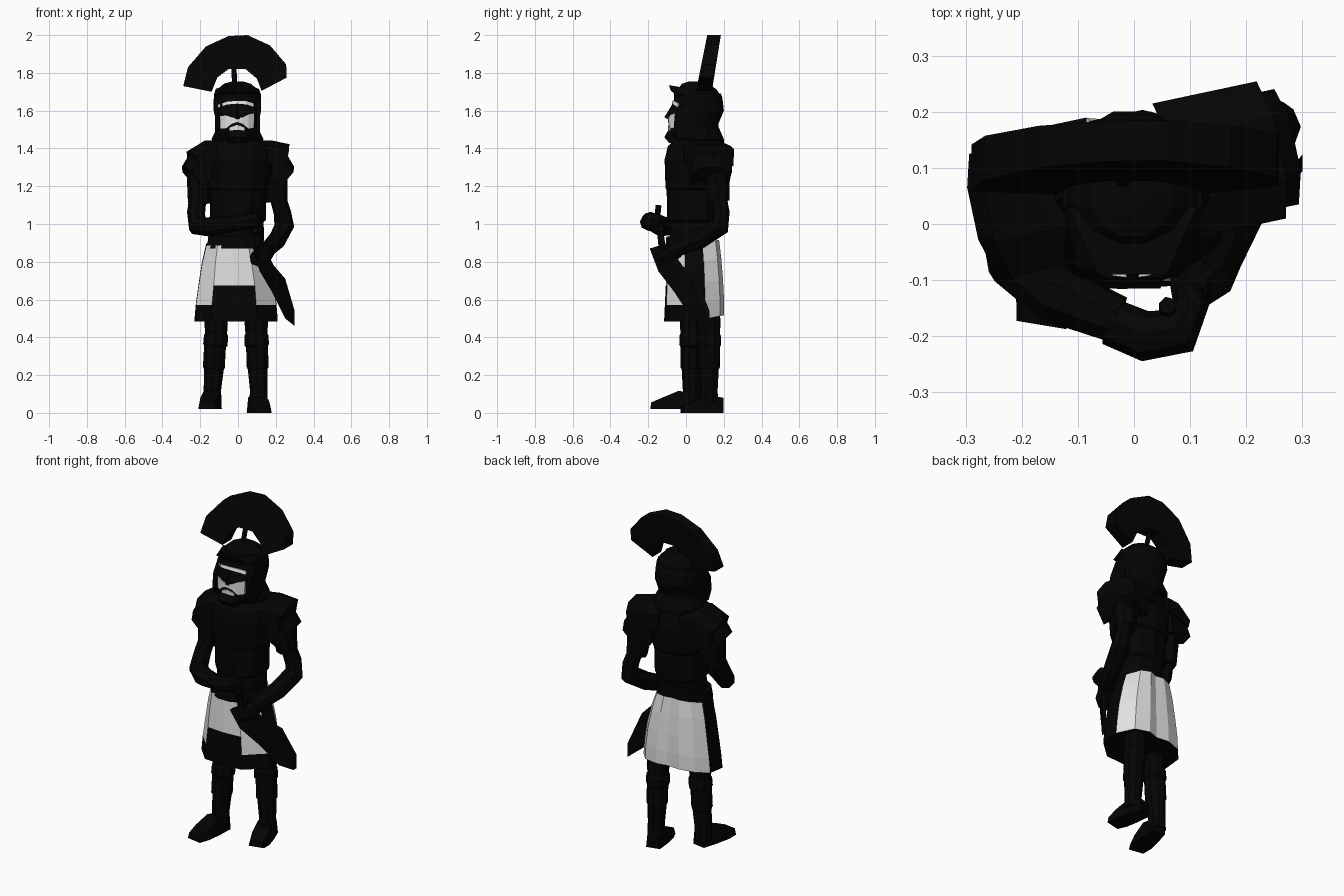
import bpy, bmesh, math
from mathutils import Vector, Matrix

old = bpy.data.objects.get("Cube")
if old:
    bpy.data.objects.remove(old, do_unlink=True)


def material(name, value):
    m = bpy.data.materials.new(name)
    m.use_nodes = True
    col = (value, value, value, 1)
    m.diffuse_color = col
    m.node_tree.nodes["Principled BSDF"].inputs["Base Color"].default_value = col
    return m


BLACK = material("black", 0.0012)
WHITE = material("pale_cloth", 0.75)


def finish(name, bm, mats=(BLACK,)):
    bmesh.ops.recalc_face_normals(bm, faces=bm.faces)
    me = bpy.data.meshes.new(name)
    bm.to_mesh(me)
    bm.free()
    for m in mats:
        me.materials.append(m)
    ob = bpy.data.objects.new(name, me)
    bpy.context.collection.objects.link(ob)
    return ob


def skin(bm, rings):
    """Join rings of vertices into a closed loft; returns rows of side faces."""
    n = len(rings[0])
    rows = [[bm.faces.new((a[i], a[(i + 1) % n], b[(i + 1) % n], b[i])) for i in range(n)]
            for a, b in zip(rings, rings[1:])]
    bm.faces.new(rings[0])
    bm.faces.new(rings[-1])
    return rows


def loft(name, rings, sides=12, turn=0.0):
    """Horizontal elliptical rings: cx, cy, z, rx, ry."""
    bm = bmesh.new()
    rows = []
    for cx, cy, z, rx, ry in rings:
        row = []
        for i in range(sides):
            a = math.tau * (i + 0.5) / sides
            p = Matrix.Rotation(turn, 3, 'Z') @ Vector((rx * math.cos(a), ry * math.sin(a), 0))
            row.append(bm.verts.new(p + Vector((cx, cy, z))))
        rows.append(row)
    skin(bm, rows)
    return finish(name, bm)


def limb(name, path, sides=8):
    """Round tube through points x, y, z, radius."""
    bm = bmesh.new()
    pts = [Vector(p[:3]) for p in path]
    rows, last, u = [], None, None
    for k, p in enumerate(pts):
        t = (pts[min(k + 1, len(pts) - 1)] - pts[max(k - 1, 0)]).normalized()
        if last is None:
            u = t.orthogonal().normalized()
        else:
            u = last.rotation_difference(t) @ u
        last = t
        v = t.cross(u)
        rows.append([bm.verts.new(p + path[k][3] * (u * math.cos(a) + v * math.sin(a)))
                     for a in (math.tau * i / sides for i in range(sides))])
    skin(bm, rows)
    return finish(name, bm)


def prism(name, outline, place, stations=(-1, 1)):
    """Sweep an x-z outline through stations; place() maps x, z and station to the model."""
    bm = bmesh.new()
    skin(bm, [[bm.verts.new(place(x, z, s)) for x, z in outline] for s in stations])
    return finish(name, bm)


def hull(name, points):
    bm = bmesh.new()
    for p in points:
        bm.verts.new(p)
    bmesh.ops.convex_hull(bm, input=bm.verts)
    return finish(name, bm)


TWIST = math.radians(12)

# Torso with stepped armour bands
loft("torso_armour", [(0, cy, z, rx, ry) for cy, z, rx, ry in (
    (.035, .88, .135, .115), (.035, .95, .14, .122), (.04, 1.01, .135, .13), (.04, 1.02, .148, .14),
    (.04, 1.18, .152, .142), (.042, 1.19, .165, .15), (.045, 1.34, .185, .157), (.045, 1.41, .175, .14),
    (.04, 1.45, .1, .1))], 12, TWIST)
loft("belt", [(-.015, .02, .87, .156, .135), (-.01, .025, .935, .152, .133)], 12)
loft("scarf", [(-.01, .05, 1.40, .12, .12), (-.01, .05, 1.44, .11, .11), (0, .04, 1.5, .08, .08)], 10)

# Layered shoulder plates, bowed down at front and back, with hanging rear plates
for side, label in ((1, "left"), (-1, "right")):
    def place(x, y, z):
        return Matrix.Rotation(TWIST, 3, 'Z') @ Vector((side * x, y, z)) + Vector((0, .08, 0))

    def bowed(x, z, s, half):
        return place(x - .02 * s * s, s * half, z - .035 * s * s)
    lift = 0.02 * side
    bow = (-1, -.45, .45, 1)
    prism(label + "_shoulder_plate", [(.08, 1.445), (.17, 1.45), (.27, 1.41 + lift), (.255, 1.34),
                                      (.17, 1.36), (.08, 1.36)], lambda x, z, s: bowed(x, z, s, .125), bow)
    prism(label + "_shoulder_flap", [(.18, 1.4), (.25, 1.39), (.298, 1.31), (.235, 1.235), (.18, 1.28)],
          lambda x, z, s: bowed(x, z, s, .105), bow)
    hull(label + "_rear_plate", [place(x, y, z) for x, y, z in (
        (.09, .12, 1.39), (.23, .12, 1.37), (.24, .115, 1.27), (.11, .115, 1.22),
        (.1, .05, 1.39), (.23, .05, 1.37), (.22, .05, 1.28), (.11, .05, 1.24))])

# Arms and hands
limb("right_sleeve", [(-.2, .04, 1.38, .06), (-.205, .03, 1.25, .066), (-.205, .02, 1.11, .06)])
limb("right_arm", [(-.21, .02, 1.16, .045), (-.222, -.02, 1.06, .048), (-.215, -.065, .99, .052),
                   (-.14, -.125, .985, .054), (-.03, -.17, 1.0, .044)])
limb("right_hand", [(-.04, -.175, 1.0, .042), (.02, -.2, 1.01, .045), (.08, -.19, 1.02, .045),
                    (.105, -.14, 1.02, .03), (.09, -.11, 1.02, .02)])
limb("baton", [(.06, -.16, .97, .016), (.06, -.145, 1.1, .016)], 6)
limb("left_sleeve", [(.19, .14, 1.38, .068), (.192, .16, 1.25, .07), (.203, .172, 1.12, .058)])
limb("left_arm", [(.205, .17, 1.16, .042), (.235, .185, 1.06, .046), (.245, .18, .99, .053),
                  (.21, .075, .92, .05), (.15, -.07, .86, .04)])
limb("left_hand", [(.165, -.04, .865, .038), (.13, -.09, .835, .052), (.1, -.115, .815, .045),
                   (.07, -.12, .81, .025)])

# Sheathed blade hanging back along the left hip
prism("scabbard", [(.08, .87), (.13, .89), (.19, .78), (.25, .71), (.3, .54), (.3, .46),
                   (.25, .5), (.18, .64), (.115, .75)],
      lambda x, z, s: Vector((x, .015 * s - .125 + (x - .12) * 1.3, z)))
limb("sword_hilt", [(.12, -.12, .82, .02), (.1, -.135, .95, .018), (.098, -.137, .96, .03),
                    (.095, -.14, .99, .025)], 6)

# Kilt: one pleated loft, pale panels chosen by column and row
OUTLINE = [(-1, -.35), (-.6, -.95), (-.05, -1), (.5, -.95), (1, -.3), (1, .4),
           (.7, .92), (.3, 1.06), (.02, .94), (-.35, .98), (-.75, .8), (-1, .4)]
bm = bmesh.new()
rings = []
for z, cx, rx, cy, ry in ((.885, -.02, .148, .035, .132), (.79, -.015, .175, .038, .14),
                          (.675, -.01, .198, .04, .147), (.57, -.01, .213, .04, .152),
                          (.485, -.01, .22, .038, .154)):
    rings.append([bm.verts.new((cx + rx * u, cy + ry * v, z + max(0, v) * .03)) for u, v in OUTLINE])
LAST_PALE_ROW = {0: 2, 1: 1, 2: 1, 3: 2, 4: -1, 11: -1}
for r, row in enumerate(skin(bm, rings)):
    for c, face in enumerate(row):
        face.material_index = int(r <= LAST_PALE_ROW.get(c, 9))
finish("kilt", bm, (BLACK, WHITE))

# Legs with greave ridges
for label, dx, dy in (("right", -.115, .03), ("left", .098, .122)):
    bend = -.02 if label == "right" else .012
    limb(label + "_leg", [(dx + bend * k, dy, z, r) for k, z, r in (
        (0, .53, .06), (0, .47, .063), (0, .42, .059), (0, .41, .065), (.2, .36, .066), (.3, .35, .059),
        (.6, .24, .059), (.6, .23, .053), (1, .12, .047), (1, .05, .05))], 9)

# Boots: blunt wedges aimed along heel and toe
for label, heel, toe, base in (("right", (-.125, .06), (-.165, -.18), .02),
                               ("left", (.085, .19), (.135, -.02), .0)):
    h, t = Vector((*heel, 0)), Vector((*toe, 0))
    d = (t - h).normalized()
    w = Vector((-d.y, d.x, 0))
    pts = []
    for f, wide, high in ((0, .04, .1), (.4, .052, .115), (.75, .056, .08), (1, .045, .055)):
        for s in (-1, 1):
            p = h.lerp(t, f)
            pts.append(p + w * s * wide + Vector((0, 0, base)))
            pts.append(p + w * s * wide * .8 + Vector((0, 0, base + high - .02)))
    hull(label + "_boot", pts)

# Head, nose and beard
FX, FY = .112, .092


def brow_slope(z):
    return max(0, z - 1.58) * .35


loft("face", [(-.005, brow_slope(z), z, FX * k, FY * k) for z, k in (
    (1.43, .75), (1.48, .98), (1.58, 1), (1.68, 1))], 14)
hull("nose", [(-.02, -.085, 1.55), (.015, -.085, 1.55), (-.003, -.115, 1.565), (-.003, -.075, 1.63)])
hull("beard", [(s * x - .003, y, z) for s in (-1, 1) for x, y, z in (
    (.05, -.115, 1.46), (.08, -.05, 1.5), (.045, -.09, 1.43), (.06, -.02, 1.43), (.05, -.095, 1.495))])


def face_plate(name, columns):
    """Thin plate curved round the face: columns of x, low z, high z."""
    bm = bmesh.new()
    rows = []
    for x, lo, hi in columns:
        s = math.sqrt(max(0, 1 - (x / FX) ** 2))
        rows.append([bm.verts.new((x - .005, brow_slope(z) - FY * s - d, z))
                     for d, z in ((.004, lo), (.004, hi), (-.004, hi), (-.004, lo))])
    skin(bm, rows)
    finish(name, bm, (WHITE,))


face_plate("brow", [(-.1, 1.617, 1.632), (-.05, 1.633, 1.648), (0, 1.637, 1.652), (.05, 1.633, 1.65),
                    (.088, 1.62, 1.638)])
face_plate("moustache", [(-.09, 1.505, 1.57), (-.06, 1.505, 1.575), (-.03, 1.53, 1.565), (0, 1.54, 1.56),
                         (.03, 1.53, 1.565), (.06, 1.505, 1.58), (.09, 1.51, 1.585)])
face_plate("lower_lip", [(-.04, 1.495, 1.51), (0, 1.498, 1.525), (.04, 1.495, 1.51)])

# Helmet with visor, neck guard and cheek guards
loft("helmet", [(-.003, cy, z, rx, ry) for cy, z, rx, ry in (
    (.085, 1.47, .112, .085), (.075, 1.53, .115, .1), (.075, 1.6, .13, .13), (.07, 1.66, .13, .128),
    (.06, 1.71, .112, .108), (.05, 1.742, .075, .075), (.045, 1.755, .03, .03))], 12)
loft("helmet_rim", [(-.003, .065, 1.665, .128, .128), (-.003, .06, 1.69, .128, .125)], 14)
hull("visor", [(s * x - .003, y, z) for s in (-1, 1) for x, y, z in (
    (.125, .03, 1.68), (.115, .03, 1.715), (.1, -.06, 1.69), (.06, -.09, 1.735), (.06, -.08, 1.705))])
loft("neck_guard", [(-.003, .08, 1.425, .13, .12), (-.003, .078, 1.45, .145, .122),
                    (-.003, .085, 1.52, .108, .085)], 10)
for s, label in ((1, "left"), (-1, "right")):
    hull(label + "_cheek_guard", [(s * x - .003, y, z) for x in (.102, .12) for y, z in (
        (.07, 1.66), (-.01, 1.66), (-.06, 1.58), (-.065, 1.5), (-.04, 1.45), (.05, 1.45))])

# Crest fan leaning back on its post, thinner toward the top
OUTER = [(-.29, 1.73), (-.265, 1.83), (-.17, 1.94), (-.05, 1.995), (.05, 2.0), (.17, 1.945), (.255, 1.845)]
INNER = [(.258, 1.775), (.125, 1.705), (.1, 1.77), (.04, 1.82), (-.05, 1.82), (-.11, 1.775), (-.14, 1.7)]
prism("crest", OUTER + INNER,
      lambda x, z, s: Vector((x, s * (.042 - (z - 1.7) * .02) + .1 + (z - 1.73) * .18, z)))
limb("crest_post", [(-.018, .07, 1.73, .014), (-.022, .115, 1.85, .014)], 6)
